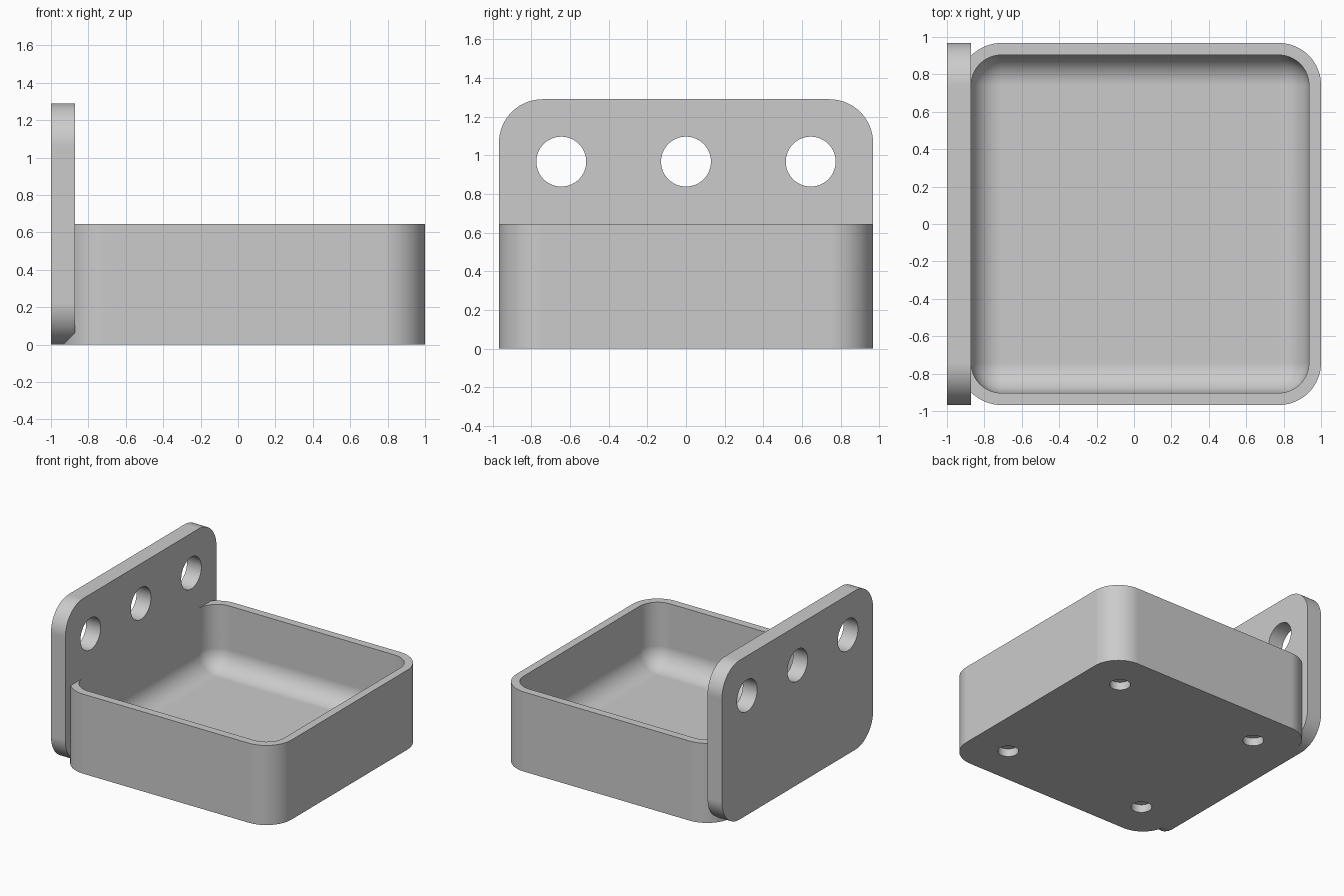
import bpy
import bmesh
from mathutils import Matrix

cube = bpy.data.objects.get("Cube")
if cube:
    bpy.data.objects.remove(cube, do_unlink=True)

U = 2 / 31                 # design unit: the model is 31 units long
SIDE, WALL, RADIUS = 30 * U, U, 3.5 * U
TRAY_X = U / 2             # tray centre
TRAY_H, PLATE_H, PLATE_T, FLOOR = 10 * U, 20 * U, 2 * U, 2 * U

grey = bpy.data.materials.new("light grey")
grey.use_nodes = True
grey.diffuse_color = (0.6, 0.6, 0.6, 1)
grey.node_tree.nodes["Principled BSDF"].inputs["Base Color"].default_value = (0.6, 0.6, 0.6, 1)


def finish(name, bm):
    bmesh.ops.recalc_face_normals(bm, faces=bm.faces)
    mesh = bpy.data.meshes.new(name)
    bm.to_mesh(mesh)
    bm.free()
    mesh.materials.append(grey)
    obj = bpy.data.objects.new(name, mesh)
    bpy.context.collection.objects.link(obj)
    return obj


def rounded_box(name, size, centre, radius, pick):
    """Box whose edges chosen by pick(edge) are rounded."""
    bm = bmesh.new()
    bmesh.ops.create_cube(bm, size=1)
    bmesh.ops.scale(bm, vec=size, verts=bm.verts)
    edges = [e for e in bm.edges if pick(e)]
    bmesh.ops.bevel(bm, geom=edges, offset=radius, offset_type='OFFSET',
                    segments=16, profile=0.5, affect='EDGES')
    bmesh.ops.translate(bm, vec=centre, verts=bm.verts)
    return finish(name, bm)


def along(axis):
    return lambda e: abs((e.verts[0].co - e.verts[1].co).normalized()[axis]) > 0.9


def cylinders(name, radius, depth, centres, turn=Matrix()):
    bm = bmesh.new()
    for c in centres:
        bmesh.ops.create_cone(bm, cap_ends=True, segments=64, radius1=radius, radius2=radius,
                              depth=depth, matrix=Matrix.Translation(c) @ turn)
    return finish(name, bm)


def combine(target, other, operation):
    mod = target.modifiers.new(operation.title(), 'BOOLEAN')
    mod.operation, mod.solver, mod.object = operation, 'EXACT', other
    bpy.context.view_layer.objects.active = target
    bpy.ops.object.modifier_apply(modifier=mod.name)
    bpy.data.objects.remove(other, do_unlink=True)


# Tray body, hollowed by a cavity with rounded corners and a rounded floor edge
tray = rounded_box("tray_with_mounting_plate", (SIDE, SIDE, TRAY_H),
                   (TRAY_X, 0, TRAY_H / 2), RADIUS, along(2))
inner, tall = SIDE - 2 * WALL, TRAY_H
cavity = rounded_box("cavity_cutter", (inner, inner, tall), (TRAY_X, 0, FLOOR + tall / 2),
                     RADIUS - WALL, lambda e: min(v.co.z for v in e.verts) < 0)
combine(tray, cavity, 'DIFFERENCE')

# Four shallow round recesses under the floor
spots = [(TRAY_X + sx * 10 * U, sy * 10 * U, 0) for sx in (-1, 1) for sy in (-1, 1)]
combine(tray, cylinders("recess_cutter", 1.2 * U, 2 * U, spots), 'DIFFERENCE')

# Upright mounting plate with three through holes
plate_x = -1 + PLATE_T / 2
plate = rounded_box("mounting_plate", (PLATE_T, SIDE, PLATE_H),
                    (plate_x, 0, PLATE_H / 2), RADIUS, along(0))
holes = [(plate_x, k * 10 * U, 15 * U) for k in (-1, 0, 1)]
combine(plate, cylinders("hole_cutter", 2 * U, 4 * U, holes, Matrix.Rotation(1.5708, 4, 'Y')),
        'DIFFERENCE')
combine(tray, plate, 'UNION')

# Smooth rounds, crisp edges
bpy.ops.object.select_all(action='DESELECT')
tray.select_set(True)
bpy.context.view_layer.objects.active = tray
bpy.ops.object.shade_smooth_by_angle(angle=0.5)
weighted = tray.modifiers.new("Weighted normals", 'WEIGHTED_NORMAL')
weighted.keep_sharp = True
